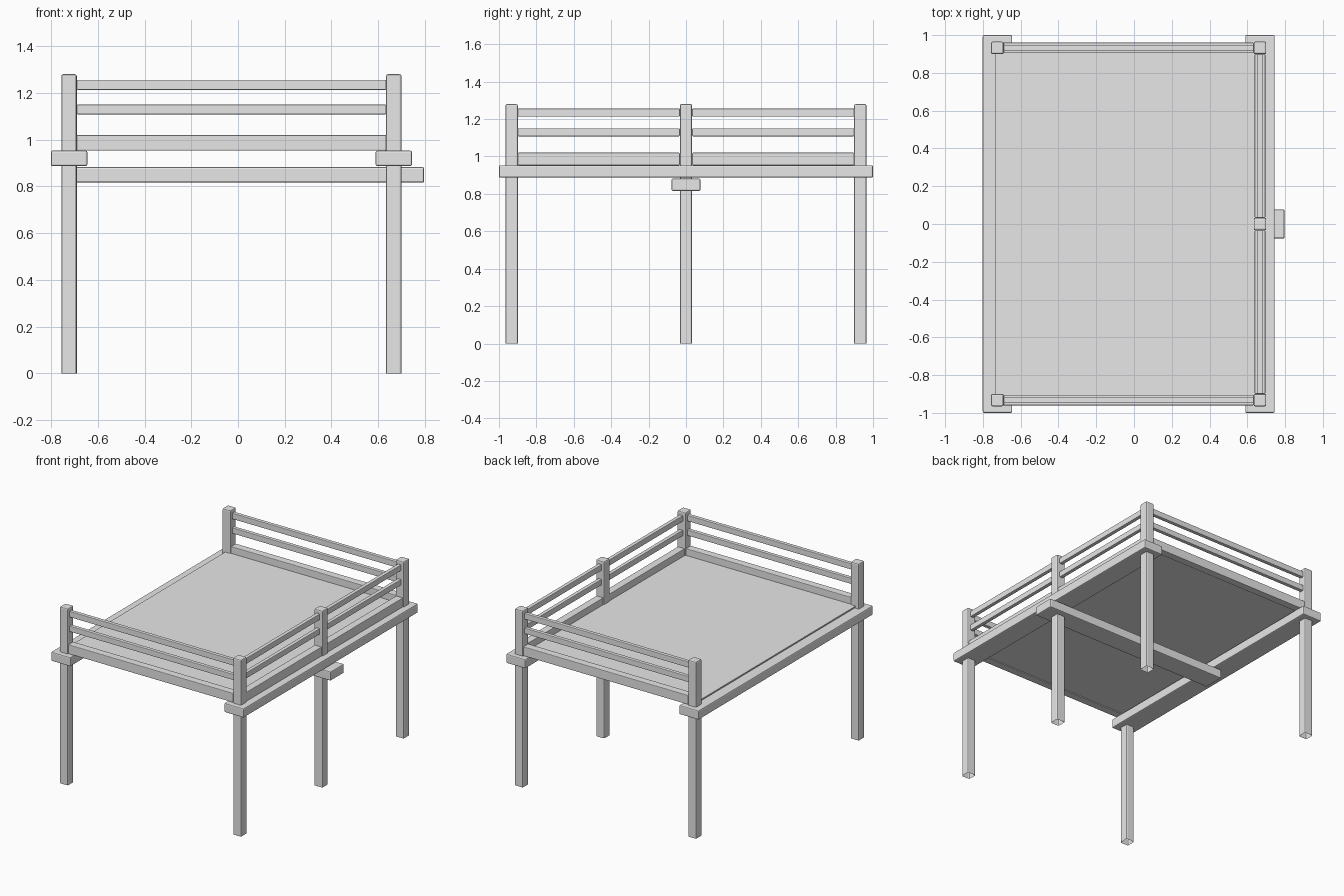
import bpy
import bmesh

cube = bpy.data.objects.get("Cube")
if cube:
    bpy.data.objects.remove(cube, do_unlink=True)

grey = bpy.data.materials.new("plain grey")
grey.use_nodes = True
grey.diffuse_color = (0.8, 0.8, 0.8, 1)
grey.node_tree.nodes["Principled BSDF"].inputs["Base Color"].default_value = grey.diffuse_color


def box(name, x, y, z, bevel=0.007, open_bottom=False):
    """Box from (min, max) ranges, with softened edges."""
    bm = bmesh.new()
    bmesh.ops.create_cube(bm, size=1)
    for v in bm.verts:
        v.co = [r[0] + (c + 0.5) * (r[1] - r[0]) for c, r in zip(v.co, (x, y, z))]
    if open_bottom:
        bottom = [f for f in bm.faces if f.normal.z < -0.5]
        bmesh.ops.delete(bm, geom=bottom, context="FACES_ONLY")
    mesh = bpy.data.meshes.new(name)
    bm.to_mesh(mesh)
    bm.free()
    mesh.materials.append(grey)
    obj = bpy.data.objects.new(name, mesh)
    bpy.context.collection.objects.link(obj)
    if bevel:
        mod = obj.modifiers.new("soft edges", "BEVEL")
        mod.width = bevel
        mod.segments = 2
    return obj


def around(centre, half):
    return (centre - half, centre + half)


LEFT, RIGHT, END = 0.667, -0.723, 0.932
POST = 0.033

# Posts: four corners and one in the middle of the railed side
posts = {"front_left_post": (LEFT, -END), "back_left_post": (LEFT, END),
         "front_right_post": (RIGHT, -END), "back_right_post": (RIGHT, END),
         "middle_post": (LEFT, 0)}
for name, (px, py) in posts.items():
    box(name, around(px, POST), around(py, POST), (0, 1.28), 0.008, True)

# Beams under the deck
for name, px in (("left_beam", LEFT), ("right_beam", RIGHT)):
    box(name, around(px, 0.078), (-1, 1), (0.887, 0.953))
box("cross_beam", (-0.70, 0.797), around(0, 0.077), (0.816, 0.882))

# Deck
box("deck", (-0.732, LEFT), around(0, END), (0.96, 0.97), 0)

# Rails: half width, bottom, top
rails = {"lower_rail": (0.028, 0.953, 1.02),
         "middle_rail": (0.014, 1.108, 1.15),
         "top_rail": (0.014, 1.213, 1.256)}
for name, (half, low, high) in rails.items():
    for side, s in (("front", -1), ("back", 1)):
        box(f"{side}_{name}", (RIGHT + POST, LEFT - POST), around(s * END, half), (low, high), 0.004)
        span = sorted((s * POST, s * (END - POST)))
        box(f"left_{side}_{name}", around(LEFT, half), span, (low, high), 0.004)
